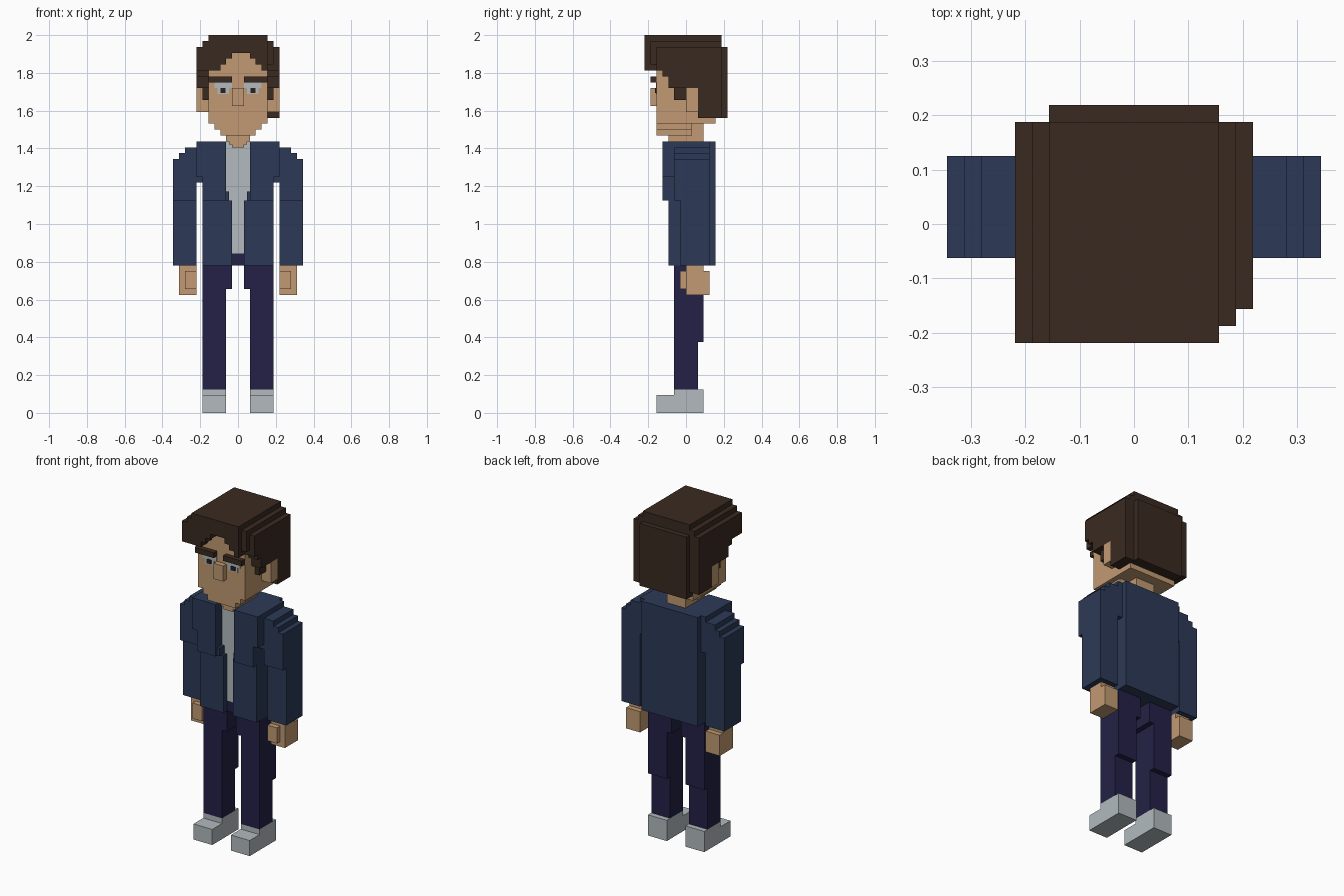
import bpy, bmesh

if "Cube" in bpy.data.objects:
    bpy.data.objects.remove(bpy.data.objects["Cube"])

U = 1 / 32  # size of one voxel


def material(name, r, g, b):
    def lin(c):
        c /= 255
        return c / 12.92 if c <= 0.04045 else ((c + 0.055) / 1.055) ** 2.4
    m = bpy.data.materials.new(name)
    m.diffuse_color = (lin(r), lin(g), lin(b), 1)
    m.use_nodes = True
    m.node_tree.nodes["Principled BSDF"].inputs["Base Color"].default_value = m.diffuse_color
    return m


SKIN = material("skin", 193, 154, 115)
HAIR = material("dark brown hair", 58, 42, 33)
NAVY = material("navy jacket", 44, 58, 87)
PANTS = material("dark indigo trousers", 35, 33, 70)
GREY = material("light grey", 178, 186, 190)
BLACK = material("dark pupil", 40, 32, 30)


def part(name, mat, boxes, side=1):
    """One object of voxel boxes (x0, x1, y0, y1, z0, z1); side=-1 mirrors in x."""
    bm = bmesh.new()
    for x0, x1, y0, y1, z0, z1 in boxes:
        geo = bmesh.ops.create_cube(bm, size=1)
        for v in geo["verts"]:
            v.co = (side * (x1 if v.co.x > 0 else x0) * U,
                    (y1 if v.co.y > 0 else y0) * U,
                    (z1 if v.co.z > 0 else z0) * U)
    bmesh.ops.recalc_face_normals(bm, faces=bm.faces)
    me = bpy.data.meshes.new(name)
    bm.to_mesh(me)
    bm.free()
    me.materials.append(mat)
    ob = bpy.data.objects.new(name, me)
    bpy.context.collection.objects.link(ob)


# Head with stepped jaw, neck and nose
part("head", SKIN, [(-5, 5, -5, 5, 49, 62), (-4, 4, -5, 1, 48, 49),
                    (-3, 3, -5, 1, 47, 48)])
part("neck", SKIN, [(-2, 2, -3, 3, 46, 49), (-1.5, 1.5, -3, -1, 45.5, 46),
                    (-1, 1, -3, -1, 45, 45.5)])
part("nose", SKIN, [(-1, 1, -6, -5, 52, 55)])

# Hair cap in stepped layers, then the back
part("hair_cap", HAIR, [(-5, 5, -7, 6, 63, 64), (-6, 5, -7, 6, 62, 63),
                        (5, 6, -6, 6, 62, 63), (-7, 7, -5, 6, 61, 62),
                        (5, 6, -6, -5, 59, 62)])
part("hair_back", HAIR, [(-7, 7, 5, 6, 51, 62), (-5, 5, 5, 7, 50, 62)])

# Swept fringe: each lock is (left, right, lower edge)
locks = [(-7, -3, 58), (-3, -2, 59), (-2, -1, 60), (-1, 2, 61),
         (2, 3, 60), (3, 4, 59), (4, 5, 58)]
part("hair_fringe", HAIR, [(a, b, -7, -5, z, 62) for a, b, z in locks])

for s, tag in ((-1, "left"), (1, "right")):
    # Side hair, sideburn and ear
    nape = 50 if s > 0 else 51
    part(tag + "_hair_side", HAIR, [(5, 7, -5, -4, 58, 61), (5, 7, -4, -3, 57, 61),
                                    (5, 7, -3, 2, 55, 61), (5, 6, -2, 0, 53, 55),
                                    (5, 7, 2, 6, nape, 61)], s)
    part(tag + "_ear", SKIN, [(5, 7, 0, 2, 51, 55)], s)
    # Eyes
    part(tag + "_eyebrow", HAIR, [(1, 5, -6, -5, 56, 57)], s)
    part(tag + "_eye", GREY, [(1, 4, -5.12, -5, 55, 56),
                              (1.5, 3.5, -5.12, -5, 54, 55)], s)
    part(tag + "_pupil", BLACK, [(2.1, 3, -5.25, -5.1, 54.2, 55)], s)
    # Jacket front panel with lapel and shoulder
    part(tag + "_jacket_front", NAVY, [(1, 6, -3, -1, 25, 36), (2, 6, -4, -1, 36, 46),
                                       (1.5, 2, -3.5, -1, 36, 37.5),
                                       (6, 7, -4, -2, 40, 46), (6, 7, -2, 4, 39, 46)], s)
    # Sleeve and hand
    part(tag + "_sleeve", NAVY, [(7, 11, -1, 4, 25, 36), (7, 11, -2, 4, 36, 43),
                                 (7, 10, -2, 4, 43, 44), (7, 9, -2, 4, 44, 45)], s)
    part(tag + "_hand", SKIN, [(7, 10, 0, 4, 20, 24), (7, 10, 0, 3, 24, 25),
                               (7, 9, -1, 0, 21, 24)], s)
    # Leg and shoe
    part(tag + "_leg", PANTS, [(2, 6, -2, 2, 4, 12), (2, 6, -2, 3, 12, 21),
                               (1, 6, -2, 3, 21, 25)], s)
    part(tag + "_shoe", GREY, [(2, 6, -5, 3, 0, 3), (2, 6, -2, 3, 3, 4)], s)

# Torso
part("jacket_back", NAVY, [(-6, 6, -1, 5, 25, 46)])
part("shirt", GREY, [(-2, 2, -2, -1, 27, 46)])
part("waistband", PANTS, [(-1, 1, -2, -1, 25, 27)])
